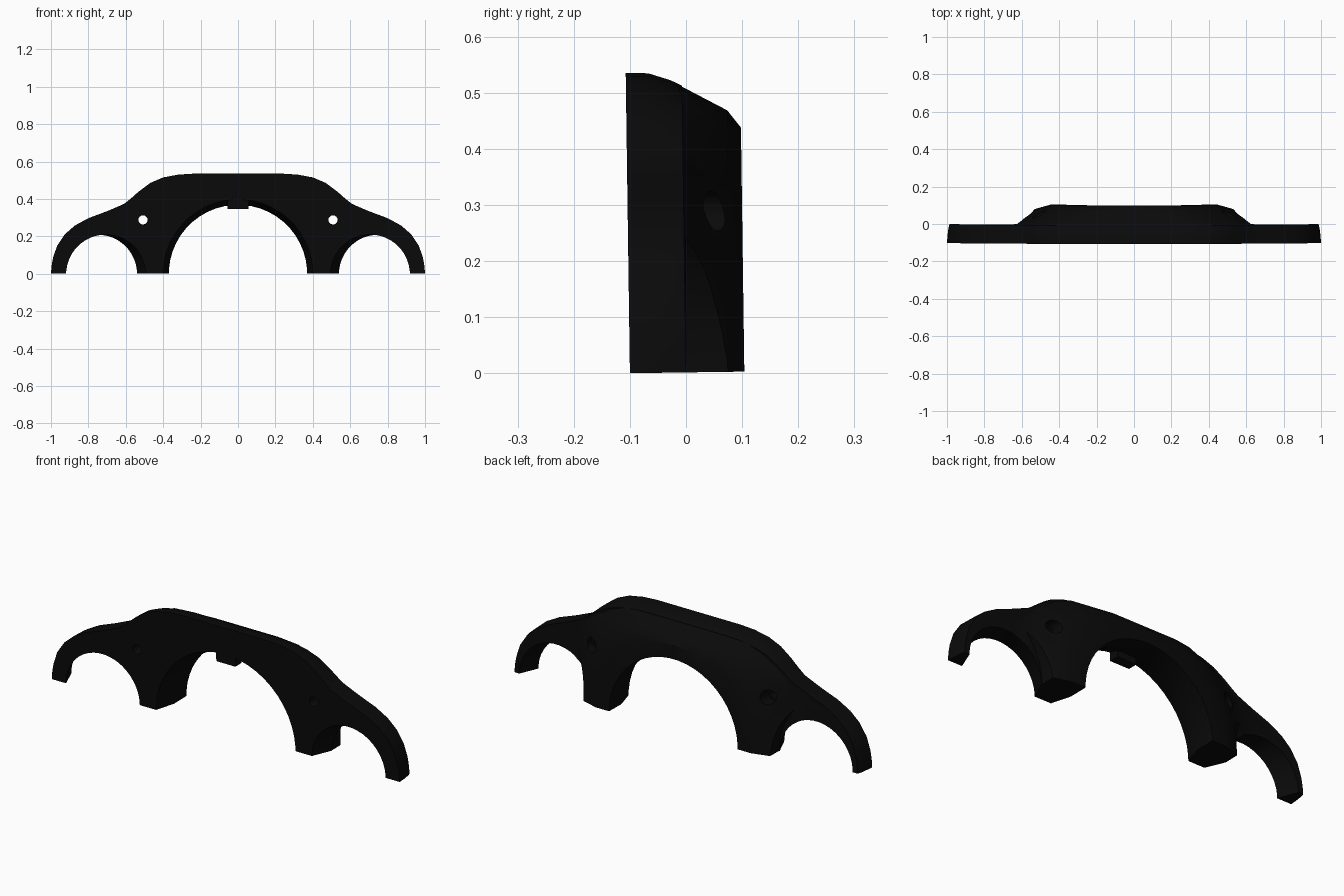
import bpy, bmesh, math
from mathutils import Matrix

cube = bpy.data.objects.get("Cube")
if cube:
    bpy.data.objects.remove(cube, do_unlink=True)

black = bpy.data.materials.new("matte_black")
black.use_nodes = True
black.diffuse_color = (0.003, 0.003, 0.003, 1)
bsdf = black.node_tree.nodes["Principled BSDF"]
bsdf.inputs["Base Color"].default_value = black.diffuse_color
bsdf.inputs["Roughness"].default_value = 0.8


def loft(name, sections):
    """Skin a stack of equal-length (x, z) loops placed along y, with end caps."""
    bm = bmesh.new()
    rings = [[bm.verts.new((x, y, z)) for x, z in pts] for y, pts in sections]
    for a, b in zip(rings, rings[1:]):
        for i in range(len(a)):
            j = (i + 1) % len(a)
            bm.faces.new((a[i], a[j], b[j], b[i]))
    bm.faces.new(rings[0])
    bm.faces.new(rings[-1])
    bmesh.ops.recalc_face_normals(bm, faces=bm.faces)
    mesh = bpy.data.meshes.new(name)
    bm.to_mesh(mesh)
    bm.free()
    mesh.materials.append(black)
    obj = bpy.data.objects.new(name, mesh)
    bpy.context.collection.objects.link(obj)
    return obj


def mirrored(half):
    return half + [(-x, z) for x, z in reversed(half)]


def circle(cx, cz, rx, rz=None, n=40):
    """Ellipse with its vertices kept off the axes."""
    rz = rz or rx
    return [(cx + rx * math.cos(math.tau * (i + .5) / n),
             cz + rz * math.sin(math.tau * (i + .5) / n)) for i in range(n)]


def combine(target, other, operation):
    """Apply a boolean and drop the second object."""
    other.hide_render = True
    mod = target.modifiers.new(operation.title(), "BOOLEAN")
    mod.operation, mod.object, mod.solver = operation, other, "EXACT"
    bpy.context.view_layer.objects.active = target
    bpy.ops.object.modifier_apply(modifier=mod.name)
    bpy.data.objects.remove(other, do_unlink=True)


# Front plate: wings and central hump, with the hump crown rounding off rearward
outline = [(1, 0), (.997, .04), (.989, .085), (.967, .15), (.925, .212), (.872, .258),
           (.8, .297), (.7, .334), (.61, .372), (.575, .4), (.53, .44), (.47, .485),
           (.4, .515), (.32, .53), (.24, .535)]


def crown(drop, taper):
    """Outline with a lowered hump and slightly drawn-in wing tips."""
    return mirrored([(x - taper * max(0, x - .62) / .38,
                      z - drop * min(1, max(0, (z - .37) / .15))) for x, z in outline])


body = loft("bridge_clamp", [(-.1, crown(0, 0)), (-.06, crown(.001, .003)),
                             (-.02, crown(.014, .008)), (0, crown(.024, .014))])

# Rear collar: tapers inward toward the back face
base = [(.66, 0), (.65, .2), (.612, .35), (.545, .41), (.455, .47), (.355, .506), (.245, .512)]
shoulder = [(.53, 0), (.51, .17), (.445, .31), (.4, .37), (.33, .425), (.26, .455), (.18, .466)]
rim = [(.445, 0), (.425, .14), (.36, .265), (.31, .325), (.25, .375), (.18, .415), (.11, .435)]
collar = loft("rear_collar", [(-.005, mirrored(base)), (.08, mirrored(shoulder)),
                              (.104, mirrored(rim))])
combine(body, collar, "UNION")

# Cutters: central arch flared forward, slanted side arch, rear clearance, screw hole and pocket
cutters = [
    [(-.12, circle(0, -.003, .407, .407, 48)), (.003, circle(0, -.003, .37, .37, 48)),
     (.15, circle(0, -.003, .37, .37, 48))],
    [(-.12, circle(-.698, -.003, .213)), (.003, circle(-.75, -.003, .21)),
     (.15, circle(-.75, -.003, .21))],
    [(y, circle(-.737, -.004, .2, .292)) for y in (.002, .16)],
    [(y, circle(-.508, .287, .025, n=24)) for y in (-.15, .17)],
    [(y, circle(-.508, .287, .036, n=24)) for y in (.004, .17)],
]
for sections in cutters:
    combine(body, loft("cutter", sections), "DIFFERENCE")

# Keep the finished half and mirror it
bm = bmesh.new()
bm.from_mesh(body.data)
bmesh.ops.bisect_plane(bm, geom=bm.verts[:] + bm.edges[:] + bm.faces[:], dist=1e-5,
                       plane_co=(0, 0, 0), plane_no=(1, 0, 0), clear_outer=True)
bm.to_mesh(body.data)
bm.free()
mirror = body.modifiers.new("Mirror", "MIRROR")
mirror.use_clip = True
bpy.context.view_layer.objects.active = body
bpy.ops.object.modifier_apply(modifier=mirror.name)

# Locating tab under the crown of the arch
tab_shape = mirrored([(.055, .346), (.055, .43)])
tab = loft("locating_tab", [(-.095, tab_shape), (-.045, tab_shape)])

# Slight backward lean, then smooth shading with sharp edges kept
lean = Matrix.Translation((0, 0, .0015)) @ Matrix.Rotation(.014, 4, "X")
for obj in (body, tab):
    obj.data.transform(lean)
    obj.data.materials.clear()
    obj.data.materials.append(black)
    for poly in obj.data.polygons:
        poly.material_index = 0
    bpy.ops.object.select_all(action="DESELECT")
    obj.select_set(True)
    bpy.context.view_layer.objects.active = obj
    bpy.ops.object.shade_smooth_by_angle(angle=math.radians(30))
